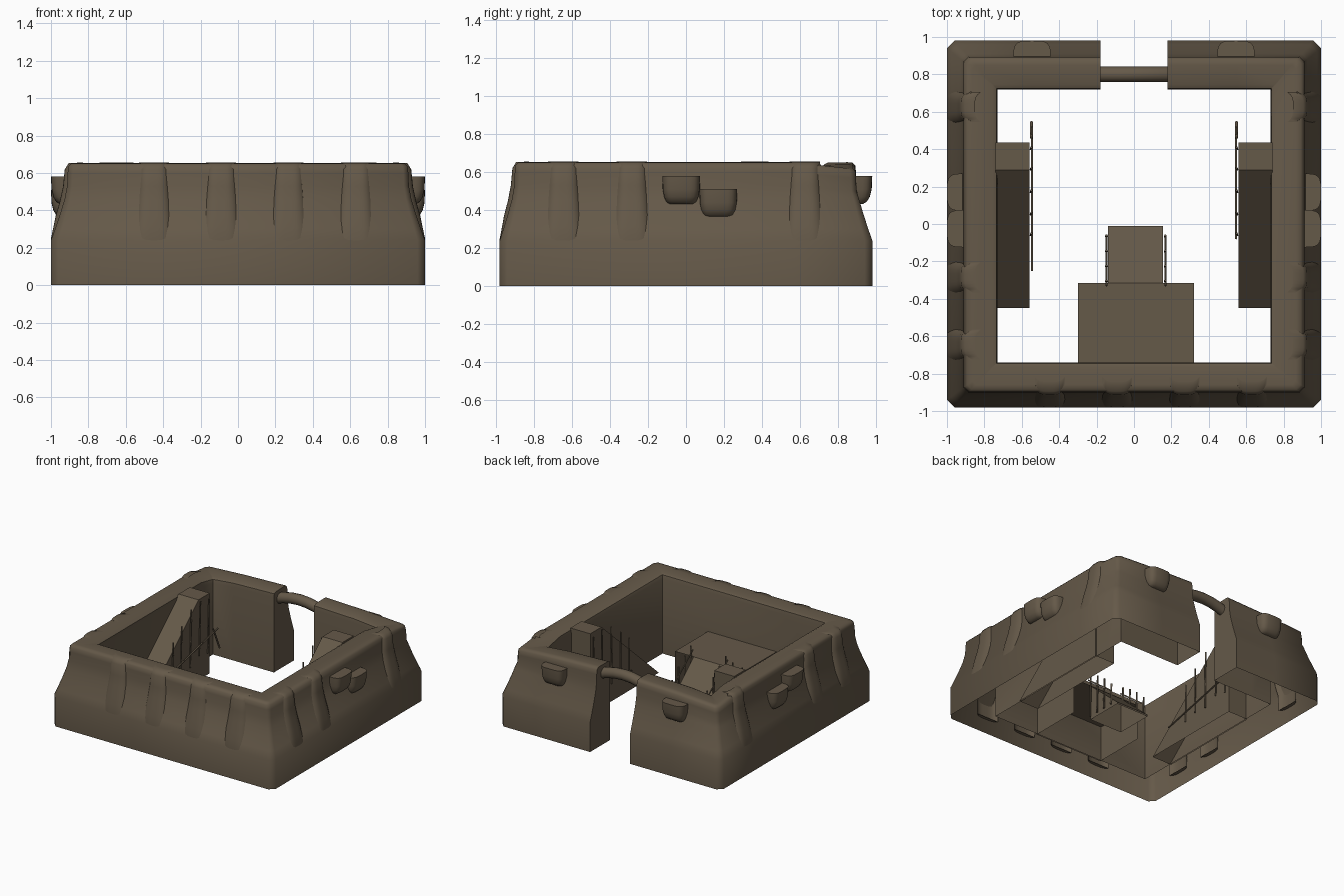
import bpy, bmesh, math
from mathutils import Vector

if "Cube" in bpy.data.objects:
    bpy.data.objects.remove(bpy.data.objects["Cube"])

mud = bpy.data.materials.new("mud_brown")
mud.diffuse_color = (0.13, 0.10, 0.066, 1)
mud.use_nodes = True
mud.node_tree.nodes["Principled BSDF"].inputs["Base Color"].default_value = mud.diffuse_color


def make(name, verts, faces, smooth=35):
    me = bpy.data.meshes.new(name)
    bm = bmesh.new()
    vs = [bm.verts.new(v) for v in verts]
    for f in faces:
        bm.faces.new([vs[i] for i in f])
    bmesh.ops.recalc_face_normals(bm, faces=bm.faces)
    bm.to_mesh(me)
    bm.free()
    ob = bpy.data.objects.new(name, me)
    me.materials.append(mud)
    bpy.context.collection.objects.link(ob)
    if smooth:
        bpy.ops.object.select_all(action='DESELECT')
        ob.select_set(True)
        bpy.context.view_layer.objects.active = ob
        bpy.ops.object.shade_smooth_by_angle(angle=math.radians(smooth))
    return ob


def loft(name, rings, closed=True, caps=(True, True), smooth=35):
    n = len(rings[0])
    verts = [p for r in rings for p in r]
    faces = []
    for i in range(len(rings) - 1):
        for j in range(n if closed else n - 1):
            k = (j + 1) % n
            faces.append((i*n + j, i*n + k, (i+1)*n + k, (i+1)*n + j))
    if caps[0]:
        faces.append(tuple(range(n)))
    if caps[1]:
        faces.append(tuple(range((len(rings)-1)*n, len(rings)*n)))
    return make(name, verts, faces, smooth)


# Enclosing wall, open underneath: (fraction of thickness from outside, z), swept round the yard
PROFILE = [(0, 0), (0, .24), (.08, .30), (.18, .38), (.27, .46), (.32, .53), (.33, .60),
           (.345, .635), (.40, .65), (.5, .652), (.9, .65), (.98, .64), (1, .61), (1, 0)]


def station(sx, sy, x=None, y=None, cx=0, cy=0, dip=0.0):
    ring = []
    for t, z in PROFILE:
        px = x if x is not None else sx * (1 - .27*t - cx*(1 - t))
        depth = .24 if sy < 0 else .26
        py = y if y is not None else sy * (.98 - depth*t - cy*(1 - t))
        ring.append((px, py, z - (dip if z > .5 else 0)))
    return ring


half = [station(1, 1, x=.18), station(1, 1, x=.55, dip=.012),
        station(1, 1, cx=.04, dip=.03), station(1, 1, cy=.04, dip=.03),
        station(1, 1, y=.57), station(1, -1, cy=.04), station(1, -1, cx=.04)]
other = [[(-x, y, z) for x, y, z in r] for r in reversed(half)]
loft("enclosure_wall", half + other, closed=False, smooth=50)


def on_side(side, u, d, z):
    return {"right": (1 - d, u, z), "left": (-1 + d, u, z),
            "front": (u, -.98 + d*.9, z), "back": (u, .98 - d, z)}[side]


# Soft buttress ribs hugging the wall: (inset, z, bulge, half width)
RIB = [(.0, .12, .0, .1), (.0, .19, .0, .103), (.0, .25, .0, .105), (.025, .31, .012, .105),
       (.045, .37, .020, .102), (.07, .45, .022, .097), (.085, .53, .02, .09),
       (.09, .62, .016, .085), (.105, .652, .010, .08), (.15, .655, .0, .08)]


def rib(side, c):
    rings = []
    for d, z, p, w in RIB:
        ring = []
        for i in range(11):
            u = -1 + i/5
            inset = d + .03 - (p + .03)*(1 - u**4)
            ring.append(on_side(side, c + u*w, max(inset, -.001), z))
        rings.append(ring)
    loft("buttress_rib", rings, closed=False, caps=(True, False), smooth=60)


for c in (-.45, -.09, .27, .63):
    rib("front", c)
for s in ("left", "right"):
    for c in (-.645, -.285, .625):
        rib(s, c)


# Half-bowl pockets on the outside
def bowl(side, c, top, reach=.1):
    rings = []
    for dz, k in ((0, 1), (.07, .97), (.11, .87), (.135, .72), (.148, .5)):
        ring = []
        for i in range(13):
            a = math.pi * i / 12
            cu, su = math.cos(a), abs(math.sin(a))
            u = math.copysign(abs(cu)**.5, cu) * .1 * (.3 + .7*k)
            ring.append(on_side(side, c + u, .1 - reach*k*su**.5, top - dz))
        rings.append(ring)
    loft("wall_bowl", rings, smooth=40)


for s in ("left", "right"):
    bowl(s, -.025, .58)
    bowl(s, .17, .51)
for c in (-.545, .545):
    bowl("back", c, .58)


# Straight or bent round bar
def bar(name, pts, r, sides=6):
    pts = [Vector(p) for p in pts]
    rings = []
    for i, p in enumerate(pts):
        t = (pts[min(i+1, len(pts)-1)] - pts[max(i-1, 0)]).normalized()
        a = t.cross(Vector((0, 1, 0)) if abs(t.y) < .9 else Vector((1, 0, 0))).normalized()
        b = t.cross(a)
        rings.append([p + r*(math.cos(2*math.pi*j/sides)*a + math.sin(2*math.pi*j/sides)*b)
                      for j in range(sides)])
    return loft(name, rings, smooth=60)


# Arched lintel over the gate
bar("gate_lintel", [(x/10, .80, .565 + .045*(1 - (x/2.2)**2)) for x in
                    (-2.2, -1.5, -.75, 0, .75, 1.5, 2.2)], .042, 12)


# Block with a side outline in (y, z), extruded in x, open underneath;
# edges counts how many outline edges get a face
def wedge(name, x0, x1, outline, edges):
    n = len(outline)
    verts = [(x0, y, z) for y, z in outline] + [(x1, y, z) for y, z in outline]
    faces = [tuple(range(n)), tuple(range(n, 2*n))]
    faces += [(i, i+1, n+i+1, n+i) for i in range(edges)]
    make(name, verts, faces, smooth=0)


# Side ramps, front platform and its short ramp
for s in (-1, 1):
    wedge("side_ramp", s*.56, s*.74, [(-.45, 0), (.29, .655), (.435, .655), (.435, 0)], 3)
wedge("front_platform", -.30, .32, [(-.75, 0), (-.75, .29), (-.315, .29), (-.315, 0)], 2)
wedge("platform_ramp", -.14, .155, [(-.32, 0), (-.32, .29), (-.01, .015), (-.01, 0)], 3)

# Rough stick railings along the side ramps
for s in (-1, 1):
    x = s*.552
    for y, lo, hi in ((-.06, .13, .44), (.05, .16, .53), (.17, .15, .62), (.29, .2, .64), (.40, .18, .62)):
        bar("railing_post", [(x, y, lo), (x - s*.004, y + .01, hi)], .006)
    bar("railing_rail", [(x - s*.006, -.25 if s < 0 else -.08, .16), (x - s*.006, .52, .34)], .006)
    bar("railing_stick", [(x - s*.004, .46, .36), (x - s*.004, .545, .17)], .007)

# Small railings beside the platform ramp
for x in (-.147, .168):
    for y, hi in ((-.31, .38), (-.23, .33), (-.15, .27), (-.07, .19)):
        bar("ramp_post", [(x, y, .02), (x, y + .008, hi)], .007)
    bar("ramp_rail", [(x, -.33, .34), (x, -.06, .13)], .006)
